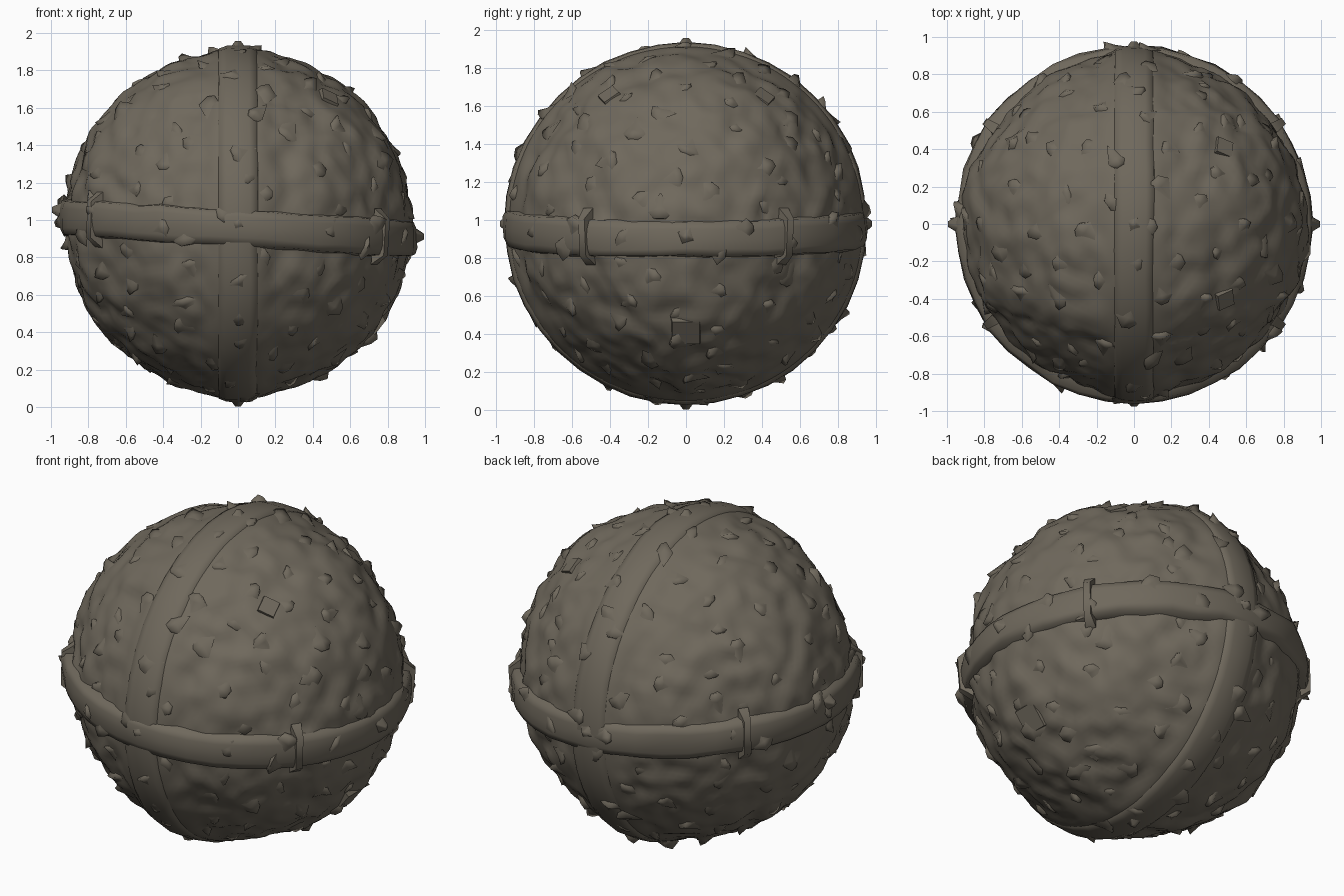
import bpy, bmesh, math, random
from mathutils import Vector, Matrix, noise

if "Cube" in bpy.data.objects:
    bpy.data.objects.remove(bpy.data.objects["Cube"])

random.seed(4)
C = Vector((0, 0, 0.98))
TILT = -0.06                      # slope of the waist band along x
DROP = -0.025                     # waist band sits a little below the centre

stone = bpy.data.materials.new("grey brown stone")
stone.diffuse_color = (0.16, 0.14, 0.108, 1)
stone.use_nodes = True
stone.node_tree.nodes["Principled BSDF"].inputs["Base Color"].default_value = stone.diffuse_color


def finish(bm, name, angle=35):
    bmesh.ops.recalc_face_normals(bm, faces=bm.faces)
    me = bpy.data.meshes.new(name)
    bm.to_mesh(me)
    bm.free()
    me.materials.append(stone)
    me.shade_smooth()
    me.set_sharp_from_angle(angle=math.radians(angle))
    ob = bpy.data.objects.new(name, me)
    ob.location = C
    bpy.context.collection.objects.link(ob)
    return ob


def lumps(p, amp):
    return amp * (noise.noise(p * 3.1) + 0.7 * noise.noise(p * 7.3 + Vector((5, 2, 1))))


def ball_radius(n):
    # raised shell plates over the top and down both sides
    r = 0.908 + lumps(n, 0.016) + 0.02 * noise.noise(n * 9)
    x, y, z = n
    if z > 0:
        edge = 0.68 - 0.3 * x * x - abs(y)
    else:
        edge = 0.6 * (1 + z) + 0.04 - abs(y)
    r += 0.014 * min(1, max(0, edge / 0.02))
    # stone swells up to meet the vertical band
    near = max(0, 1 - max(0, abs(x) - 0.1) / 0.14)
    return r + (0.936 - r) * near * near * (3 - 2 * near)


def surface_radius(n):
    if abs(n.x) < 0.12:
        return 0.95
    if abs(n.z - TILT * n.x - DROP) < 0.1:
        return 0.953
    return ball_radius(n)


# rocky ball
bm = bmesh.new()
bmesh.ops.create_icosphere(bm, subdivisions=6, radius=1)
for v in bm.verts:
    n = v.co.normalized()
    v.co = n * ball_radius(n)
finish(bm, "rocky_ball", 40)


def band(name, place, half, outer, rough, segs=40):
    # closed strap with sloping edges swept around a circle
    prof = [(0.87, -half - 0.014), (outer - 0.014, -half), (outer, -half * 0.6), (outer + 0.003, 0),
            (outer, half * 0.6), (outer - 0.014, half), (0.87, half + 0.014)]
    bm = bmesh.new()
    rings = []
    for i in range(segs):
        a = 2 * math.pi * i / segs
        ring = []
        for r, h in prof:
            d = lumps(place(a, r, h) * 1.5, rough)
            ring.append(bm.verts.new(place(a, r + d, h + d)))
        rings.append(ring)
    k = len(prof)
    for i in range(segs):
        A, B = rings[i], rings[(i + 1) % segs]
        for j in range(k):
            bm.faces.new((A[j], A[(j + 1) % k], B[(j + 1) % k], B[j]))
    return finish(bm, name, 75)


def waist(a, r, h):
    x, y = r * math.cos(a), r * math.sin(a)
    return Vector((x, y, h + DROP + TILT * x))


band("vertical_band", lambda a, r, h: Vector((h, r * math.cos(a), r * math.sin(a))), 0.103, 0.95, 0.006)
band("waist_band", waist, 0.09, 0.953, 0.014)


def frame(n, spin):
    n = n.normalized()
    t = n.cross(Vector((0, 0, 1)))
    t = Vector((1, 0, 0)) if t.length < 0.01 else t.normalized()
    t = Matrix.Rotation(spin, 3, n) @ t
    return n, t, n.cross(t)


def flake(bm, n, r, w, l, h, spin):
    # low chip: a gentle mound sloping up to one broken edge
    n, t, b = frame(n, spin)

    def at(u, v, k):
        return bm.verts.new((n * r + t * w * u + b * l * v).normalized() * (r + k))
    back, left, right = at(0, -3, -0.008), at(-1.7, -0.2, -0.01), at(1.7, -0.4, -0.01)
    fl, fr = at(-0.9, 0.9, -0.025), at(0.9, 0.8, -0.025)
    tl, tr, mid = at(-0.5, 0.7, h * 0.7), at(0.5, 0.75, h), at(0, -0.7, h * 0.3)
    for f in ((back, right, mid), (back, mid, left), (left, mid, tl), (mid, right, tr),
              (mid, tr, tl), (tl, tr, fr, fl), (left, tl, fl), (right, fr, tr)):
        bm.faces.new(f)


# stone chips scattered over everything
bm = bmesh.new()
N = 190
for i in range(N):
    z = 1 - 2 * (i + 0.5) / N
    a = i * 2.39996 + random.uniform(-0.15, 0.15)
    s = math.sqrt(1 - z * z)
    n = Vector((s * math.cos(a), s * math.sin(a), z))
    flake(bm, n, surface_radius(n), random.uniform(0.028, 0.045), random.uniform(0.025, 0.04),
          random.uniform(0.008, 0.038), random.uniform(0, 6.28))
finish(bm, "stone_chips", 100)


def block(bm, n, r, sx, sy, h, spin=0.0, taper=0.85):
    # stud with a narrower top
    n, t, b = frame(n, spin)
    lo, hi = [], []
    for s, u in ((-1, -1), (1, -1), (1, 1), (-1, 1)):
        lo.append(bm.verts.new(n * (r - 0.05) + t * sx * s + b * sy * u))
        hi.append(bm.verts.new(n * (r + h) + t * sx * s * taper + b * sy * u * taper))
    bm.faces.new(lo)
    bm.faces.new(hi)
    for i in range(4):
        j = (i + 1) % 4
        bm.faces.new((lo[i], lo[j], hi[j], hi[i]))


# square studs on the right side
bm = bmesh.new()
for d, size, spin in (((0.52, 0.44, 0.72), 0.055, 0.6), ((0.52, -0.43, 0.72), 0.055, -0.6),
                      ((0.74, 0, -0.57), 0.085, 0)):
    n = Vector(d).normalized()
    block(bm, n, ball_radius(n), size, size, 0.014, spin)
finish(bm, "square_studs", 75)

# upright clasps across the waist band
bm = bmesh.new()
for sx in (-1, 1):
    for sy in (-1, 1):
        n = Vector((0.8 * sx, 0.55 * sy, TILT * 0.8 * sx + DROP))
        block(bm, n, 0.948, 0.03, 0.15, 0.02, 0, 0.65)
finish(bm, "waist_clasps", 75)

# pointed rivets on the ends of the bands
bm = bmesh.new()
for d in ((-1, 0, 0.075), (1, 0, -0.07), (0, 1, 0), (0, -1, 0), (0, 0, 1), (0, 0, -1)):
    block(bm, Vector(d), 0.945, 0.06, 0.06, 0.052 if d[0] else 0.032, 0.3, 0.2)
finish(bm, "band_rivets", 85)
